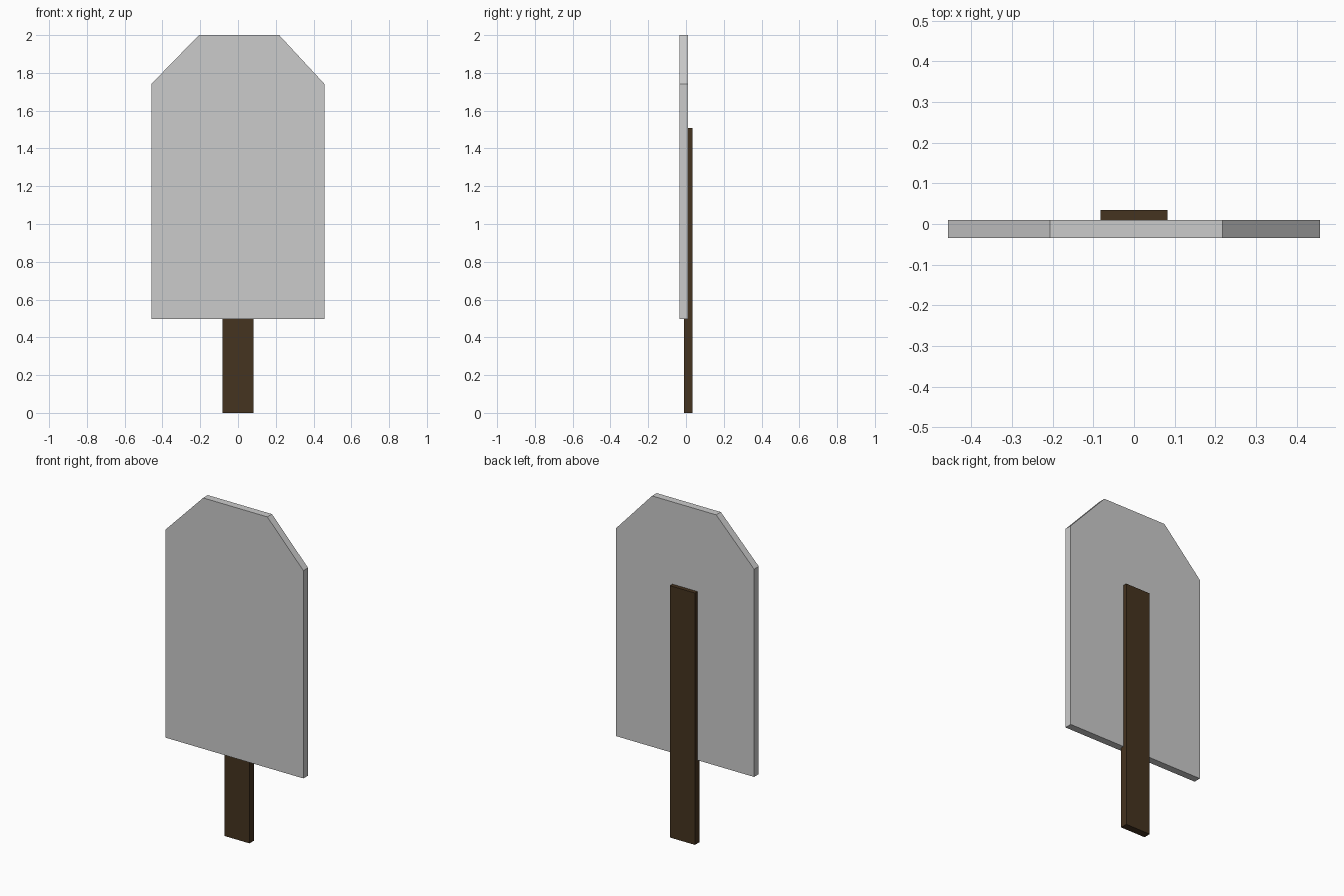
import bpy
import bmesh

if "Cube" in bpy.data.objects:
    bpy.data.objects.remove(bpy.data.objects["Cube"])


def extruded_plate(name, profile, y_front, y_back):
    """Extrude an (x, z) outline along y into a closed solid."""
    mesh = bpy.data.meshes.new(name)
    bm = bmesh.new()
    face = bm.faces.new([bm.verts.new((x, y_front, z)) for x, z in profile])
    ext = bmesh.ops.extrude_face_region(bm, geom=[face], use_keep_orig=True)
    moved = [v for v in ext["geom"] if isinstance(v, bmesh.types.BMVert)]
    bmesh.ops.translate(bm, verts=moved, vec=(0, y_back - y_front, 0))
    bmesh.ops.recalc_face_normals(bm, faces=bm.faces)
    bm.to_mesh(mesh)
    bm.free()
    obj = bpy.data.objects.new(name, mesh)
    bpy.context.collection.objects.link(obj)
    return obj


# Sign board with two clipped top corners
board = [(-0.458, 0.498), (0.457, 0.498), (0.457, 1.742),
         (0.218, 2.0), (-0.207, 2.0), (-0.458, 1.742)]
extruded_plate("board", board, -0.034, 0.010)

# Wooden post, partly sunk into the back of the board
post = [(-0.083, 0.0), (0.083, 0.0), (0.083, 1.508), (-0.083, 1.508)]
post_obj = extruded_plate("post", post, -0.010, 0.034)

wood = bpy.data.materials.new("dark_wood")
wood.diffuse_color = (0.06, 0.033, 0.014, 1.0)
wood.use_nodes = True
wood.node_tree.nodes["Principled BSDF"].inputs["Base Color"].default_value = wood.diffuse_color
post_obj.data.materials.append(wood)
